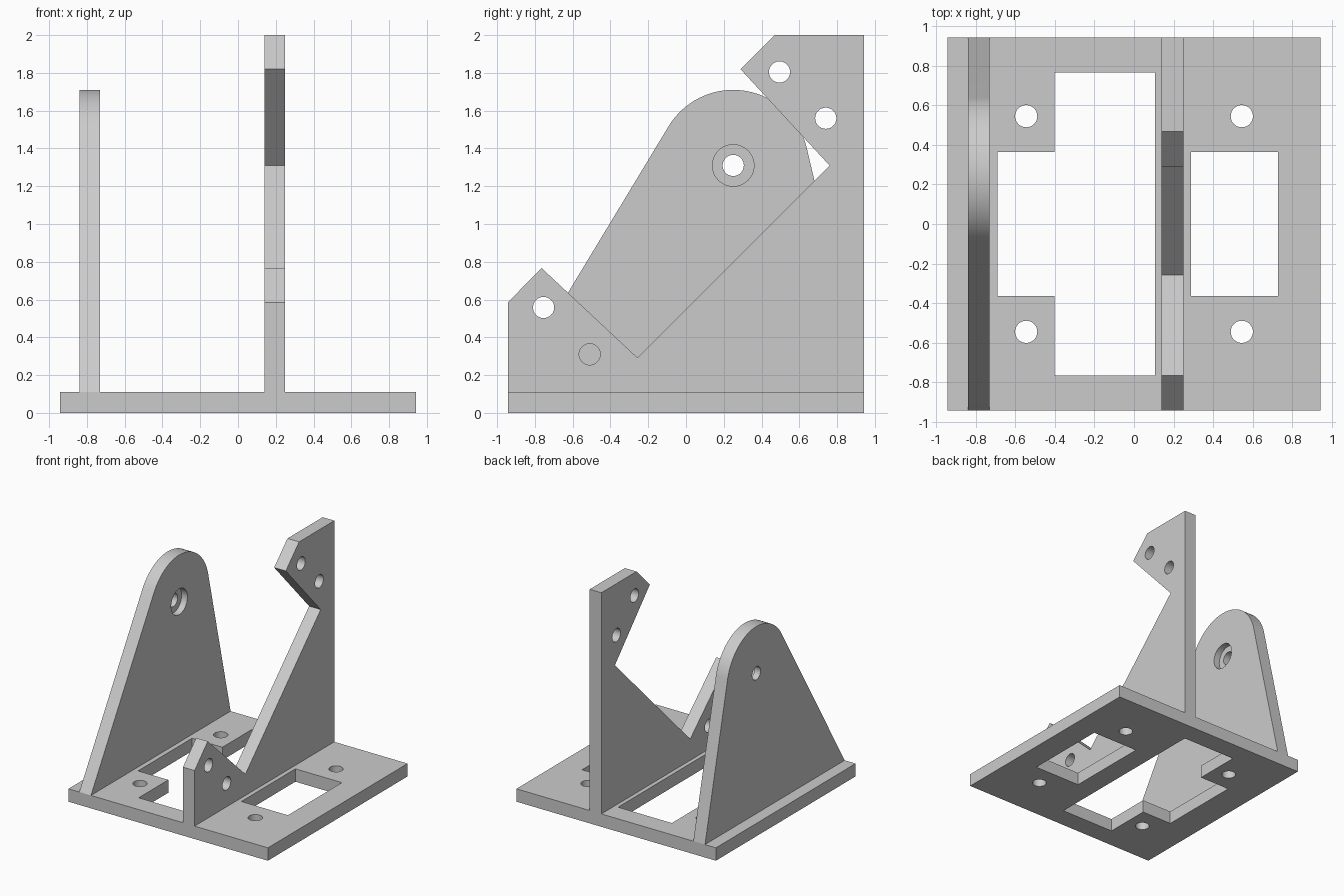
import bpy, bmesh
from math import sin, cos, pi, radians, atan2, asin, hypot

cube = bpy.data.objects.get("Cube")
if cube:
    bpy.data.objects.remove(cube, do_unlink=True)

HALF = 0.943        # half width of the base
THICK = 0.11        # thickness of every plate
HOLE = 0.056        # bolt hole radius

grey = bpy.data.materials.new("light_grey")
grey.use_nodes = True
grey.diffuse_color = (0.6, 0.6, 0.6, 1)
grey.node_tree.nodes["Principled BSDF"].inputs["Base Color"].default_value = (0.6, 0.6, 0.6, 1)


def arc(cx, cy, r, start=0.0, end=2 * pi, n=48, closed=True):
    steps = n if closed else n - 1
    return [(cx + r * cos(start + (end - start) * i / steps),
             cy + r * sin(start + (end - start) * i / steps)) for i in range(n)]


def rect(x0, x1, y0, y1):
    return [(x0, y0), (x1, y0), (x1, y1), (x0, y1)]


def plate(name, loops, location, upright=False, thick=THICK):
    """Solid plate from an outline followed by hole loops."""
    curve = bpy.data.curves.new(name, "CURVE")
    curve.dimensions = "2D"
    curve.fill_mode = "BOTH"
    curve.extrude = thick / 2
    for loop in loops:
        spline = curve.splines.new("POLY")
        spline.points.add(len(loop) - 1)
        for point, (u, v) in zip(spline.points, loop):
            point.co = (u, v, 0, 1)
        spline.use_cyclic_u = True
    temp = bpy.data.objects.new(name + "_outline", curve)
    bpy.context.collection.objects.link(temp)
    graph = bpy.context.evaluated_depsgraph_get()
    mesh = bpy.data.meshes.new_from_object(temp.evaluated_get(graph))
    bpy.data.objects.remove(temp, do_unlink=True)
    bm = bmesh.new()
    bm.from_mesh(mesh)
    bmesh.ops.remove_doubles(bm, verts=bm.verts, dist=0.0001)
    bmesh.ops.recalc_face_normals(bm, faces=bm.faces)
    bm.to_mesh(mesh)
    bm.free()
    mesh.name = name
    mesh.materials.clear()
    mesh.materials.append(grey)
    obj = bpy.data.objects.new(name, mesh)
    obj.location = location
    if upright:     # outline runs in y and z
        obj.rotation_euler = (pi / 2, 0, pi / 2)
    bpy.context.collection.objects.link(obj)
    return obj


def smooth(obj):
    obj.data.shade_smooth()
    obj.data.set_sharp_from_angle(angle=radians(30))


# Base with a T-shaped opening, a rectangular opening and four bolt holes
t_opening = [(-0.69, -0.365), (-0.403, -0.365), (-0.403, -0.765), (0.105, -0.765),
             (0.105, 0.767), (-0.403, 0.767), (-0.403, 0.365), (-0.69, 0.365)]
base_holes = [arc(sx * 0.545, sy * 0.545, HOLE) for sx in (-1, 1) for sy in (-1, 1)]
base = plate("base", [rect(-HALF, HALF, -HALF, HALF), t_opening,
                      rect(0.287, 0.727, -0.365, 0.365)] + base_holes, (0, 0, THICK / 2))

# Notched bracket
bracket_outline = [(-HALF, THICK), (-HALF, 0.585), (-0.765, 0.767), (-0.257, 0.292),
                   (0.76, 1.31), (0.288, 1.82), (0.468, 2.0), (HALF, 2.0), (HALF, THICK)]
bracket_holes = [arc(y, z, HOLE) for y, z in
                 ((-0.754, 0.558), (-0.51, 0.31), (0.495, 1.805), (0.74, 1.56))]
bracket = plate("notched_bracket", [bracket_outline] + bracket_holes, (0.195, 0, 0), True)

# Rounded support whose straight edges are tangent to the top arc
PY, PZ, R = 0.25, 1.31, 0.4


def tangent_angle(y, side):
    dy, dz = PY - y, PZ - THICK
    return atan2(dz, dy) + side * (asin(R / hypot(dy, dz)) + pi / 2)


top_arc = arc(PY, PZ, R, tangent_angle(HALF, -1), tangent_angle(-HALF, 1), 40, False)
support = plate("rounded_support",
                [[(-HALF, THICK), (HALF, THICK)] + top_arc, arc(PY, PZ, HOLE)],
                (-0.785, 0, 0), True)

# Counterbore in the inner face of the support
cutter = plate("counterbore_cutter", [arc(PY, PZ, 0.11)], (-0.73, 0, 0), True, THICK)
cutter.hide_render = True
cut = support.modifiers.new("counterbore", "BOOLEAN")
cut.operation = "DIFFERENCE"
cut.solver = "EXACT"
cut.object = cutter
bpy.context.view_layer.update()
graph = bpy.context.evaluated_depsgraph_get()
result = bpy.data.meshes.new_from_object(support.evaluated_get(graph))
support.modifiers.clear()
support.data = result
bpy.data.objects.remove(cutter, do_unlink=True)

for part in (base, bracket, support):
    smooth(part)
